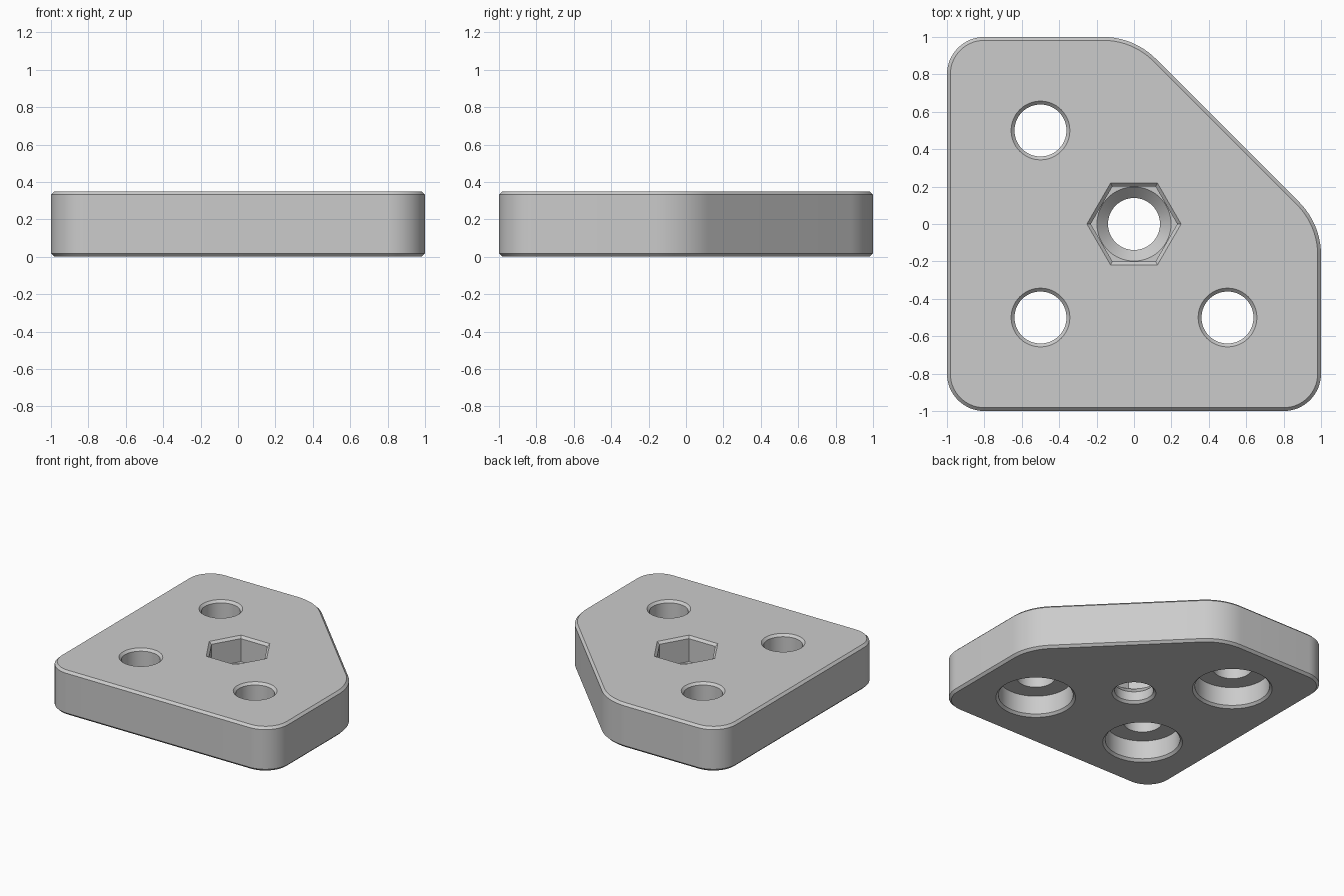
import bpy, bmesh
from math import sin, cos, pi, radians, tan

HEIGHT, CHAMFER, EXTRA = 0.35, 0.018, 0.02
HOLE_R, BORE_R, BORE_DEPTH = 0.139, 0.268, 0.165
NUT_R, NUT_FLOOR, FUNNEL_R = 0.231, 0.15, 0.198

cube = bpy.data.objects.get("Cube")
if cube:
    bpy.data.objects.remove(cube, do_unlink=True)

grey = bpy.data.materials.new("light grey")
grey.use_nodes = True
colour = (0.6, 0.6, 0.6, 1)
grey.diffuse_color = colour
grey.node_tree.nodes["Principled BSDF"].inputs["Base Color"].default_value = colour


def loft(name, rings):
    """Closed solid through a stack of horizontal rings, listed bottom to top."""
    bm = bmesh.new()
    loops = [[bm.verts.new(p) for p in ring] for ring in rings]
    bm.faces.new(loops[0][::-1])
    bm.faces.new(loops[-1])
    for low, high in zip(loops, loops[1:]):
        for i in range(len(low)):
            j = (i + 1) % len(low)
            bm.faces.new((low[i], low[j], high[j], high[i]))
    bmesh.ops.recalc_face_normals(bm, faces=bm.faces)
    mesh = bpy.data.meshes.new(name)
    bm.to_mesh(mesh)
    bm.free()
    mesh.materials.append(grey)
    obj = bpy.data.objects.new(name, mesh)
    bpy.context.collection.objects.link(obj)
    return obj


def outline(inset, z):
    """Rounded square with one corner cut off, shrunk by inset."""
    wide = 0.4
    shift = wide * tan(pi / 8)
    # arc centre x, y, radius, start angle, sweep
    corners = [(-0.8, -0.8, 0.2, 180, 90), (0.8, -0.8, 0.2, 270, 90),
               (1 - wide, -shift, wide, 0, 45), (-shift, 1 - wide, wide, 45, 45),
               (-0.8, 0.8, 0.2, 90, 90)]
    points = []
    for cx, cy, r, start, sweep in corners:
        for i in range(17):
            a = radians(start + sweep * i / 16)
            points.append((cx + (r - inset) * cos(a), cy + (r - inset) * sin(a), z))
    return points


def lathe(name, x, y, profile, sides=64):
    """Cutter turned from (radius, z) pairs."""
    rings = [[(x + r * cos(2 * pi * i / sides), y + r * sin(2 * pi * i / sides), z)
              for i in range(sides)] for r, z in profile]
    obj = loft(name, rings)
    obj.hide_render = True
    return obj


def flared_bottom(r):
    return [(r + CHAMFER + EXTRA, -EXTRA), (r, CHAMFER)]


def flared_top(r, slope=1):
    return [(r, HEIGHT - CHAMFER),
            (r + (CHAMFER + EXTRA) * slope, HEIGHT + EXTRA)]


# Plate with chamfered rims
plate = loft("corner_plate", [outline(CHAMFER, 0), outline(0, CHAMFER),
                              outline(0, HEIGHT - CHAMFER), outline(CHAMFER, HEIGHT)])

# Screw holes with wide counterbores underneath
cutters = []
for x, y in ((-0.5, 0.5), (-0.5, -0.5), (0.5, -0.5)):
    cutters.append(lathe("screw_hole_cutter", x, y,
                         flared_bottom(BORE_R) + [(BORE_R, BORE_DEPTH), (HOLE_R, BORE_DEPTH)]
                         + flared_top(HOLE_R)))

# Centre hole: funnel below a hexagonal nut pocket
cutters.append(lathe("centre_hole_cutter", 0, 0,
                     flared_bottom(HOLE_R) + [(HOLE_R, NUT_FLOOR - FUNNEL_R + HOLE_R),
                                              (FUNNEL_R, NUT_FLOOR), (FUNNEL_R, NUT_FLOOR + 0.05)]))
cutters.append(lathe("nut_pocket_cutter", 0, 0,
                     [(NUT_R, NUT_FLOOR)] + flared_top(NUT_R, 1 / cos(pi / 6)), 6))

bpy.ops.object.select_all(action="DESELECT")
plate.select_set(True)
bpy.context.view_layer.objects.active = plate
for cutter in cutters:
    cut = plate.modifiers.new("cut", "BOOLEAN")
    cut.operation, cut.solver, cut.object = "DIFFERENCE", "EXACT", cutter
    bpy.ops.object.modifier_apply(modifier=cut.name)
    bpy.data.objects.remove(cutter, do_unlink=True)

bpy.ops.object.shade_smooth_by_angle(angle=radians(30))
